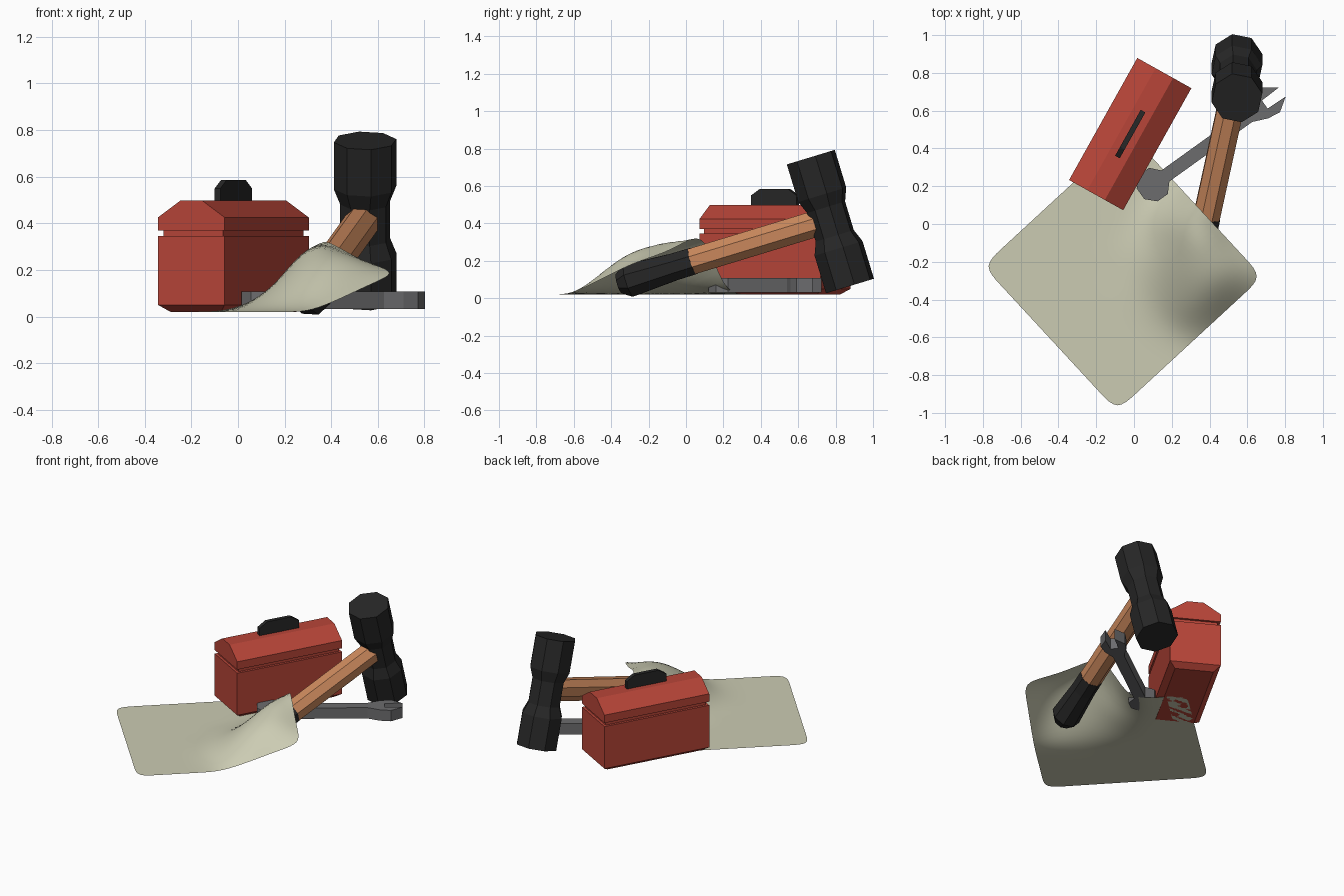
import bpy, bmesh
from math import cos, sin, pi, radians
from mathutils import Vector, Matrix

if "Cube" in bpy.data.objects:
    bpy.data.objects.remove(bpy.data.objects["Cube"])


def material(name, rgb):
    m = bpy.data.materials.new(name)
    m.diffuse_color = (*rgb, 1)
    m.use_nodes = True
    m.node_tree.nodes["Principled BSDF"].inputs["Base Color"].default_value = m.diffuse_color
    return m


RED = material("red_paint", (0.48, 0.06, 0.04))
BLACK = material("black", (0.02, 0.02, 0.02))
WOOD = material("wood", (0.6, 0.25, 0.11))
STEEL = material("steel", (0.15, 0.15, 0.155))
CLOTH = material("cloth", (0.6, 0.6, 0.45))


def make(name, verts, faces, mat, matrix=None, solid=True):
    me = bpy.data.meshes.new(name)
    me.from_pydata([tuple(v) for v in verts], [], faces)
    if matrix:
        me.transform(matrix)
    if solid:
        bm = bmesh.new()
        bm.from_mesh(me)
        bmesh.ops.recalc_face_normals(bm, faces=bm.faces)
        bm.to_mesh(me)
        bm.free()
    me.materials.append(mat)
    ob = bpy.data.objects.new(name, me)
    bpy.context.collection.objects.link(ob)
    return ob


def bridge(name, rings, mat, matrix=None):
    """Skin a stack of equal-sized rings and cap both ends."""
    n = len(rings[0])
    verts = [v for r in rings for v in r]
    faces = [(k * n + i, k * n + (i + 1) % n, (k + 1) * n + (i + 1) % n, (k + 1) * n + i)
             for k in range(len(rings) - 1) for i in range(n)]
    faces += [tuple(range(n)), tuple(range(len(verts) - n, len(verts)))]
    return make(name, verts, faces, mat, matrix)


def octagon_loft(name, origin, axis, ref, stations, mat):
    """Octagonal bar along axis; stations are (distance, half width across flats)."""
    side = axis.cross(ref)
    rings = []
    for dist, half in stations:
        r = half / cos(pi / 8)
        rings.append([origin + axis * dist + ref * (r * cos((i + .5) * pi / 4))
                      + side * (r * sin((i + .5) * pi / 4)) for i in range(8)])
    return bridge(name, rings, mat)


# toolbox: length along local x
box_frame = Matrix.Translation((-0.02, 0.476, 0)) @ Matrix.Rotation(radians(60.8), 4, 'Z')


def rect(hx, hy, z):
    return [(-hx, -hy, z), (hx, -hy, z), (hx, hy, z), (-hx, hy, z)]


L, W = 0.37, 0.164
bridge("toolbox_body", [rect(L - .04, W - .04, .02), rect(L, W, .05), rect(L, W, .345),
                        rect(L - .017, W - .017, .345), rect(L - .017, W - .017, .37)], RED, box_frame)
bridge("toolbox_lid", [rect(L, W, .37), rect(L, W, .425), rect(L, .053, .498)], RED, box_frame)

# toolbox handle
profile = [(-.139, .49), (.139, .49), (.139, .55), (.085, .585), (-.085, .585), (-.139, .55)]
bridge("toolbox_handle", [[(x, y, z) for x, z in profile] for y in (-.014, .014)], BLACK, box_frame)

# sledge hammer
head_axis = Vector((0, -.291, .957)).normalized()
shaft = Vector((.205, .937, .285)).normalized()
centre = Vector((.545, .772, .41))
octagon_loft("hammer_head", centre, head_axis, shaft,
             [(-.36, .126), (-.15, .126), (-.08, .1), (.08, .1), (.15, .126), (.36, .126)], BLACK)
grip_top = centre + Vector((0, 0, .012))
octagon_loft("hammer_shaft", grip_top, -shaft, head_axis, [(0, .07), (.8, .07)], WOOD)
octagon_loft("hammer_grip", grip_top, -shaft, head_axis,
             [(.785, .072), (.9, .073), (1.15, .088), (1.207, .052)], BLACK)

# wrench: outline in local plan, mirrored across its axis
wrench_frame = Matrix.Translation((.085, .196, 0)) @ Matrix.Rotation(radians(35.7), 4, 'Z')
half = [(-.062, .035), (-.012, .085), (.055, .085), (.1, .036), (.64, .036),
        (.72, .07), (.79, .08), (.863, .03), (.748, .026)]
outline = half + [(x, -y) for x, y in reversed(half)]
bridge("wrench", [[(x, y, z) for x, y in outline] for z in (.032, .108)], STEEL, wrench_frame)

# cloth draped over the hammer grip: heights on a 9 x 9 grid, flat elsewhere
rows = {4: [0, 0, 0, .015, .025, .015, 0],
        5: [0, 0, .03, .08, .12, .13, .035],
        6: [0, .01, .08, .19, .235, .205, .08],
        7: [0, .02, .225, .31, .275, .235, .125],
        8: [0, .02, .325, .29, .235, .2, .167]}
corner, a, b = Vector((-.8, -.222, .02)), Vector((.71, -.768, 0)), Vector((.77, .71, 0))
verts = []
for j in range(9):
    for i in range(9):
        h = rows[j][i - 2] if j in rows and i >= 2 else 0
        verts.append(corner + a * (i / 8) + b * (j / 8) + Vector((0, 0, h)))
faces = [(j * 9 + i, j * 9 + i + 1, j * 9 + i + 10, j * 9 + i + 9) for j in range(8) for i in range(8)]
cloth = make("cloth", verts, faces, CLOTH, solid=False)
cloth.modifiers.new("smooth", 'SUBSURF').levels = 2
cloth.modifiers["smooth"].render_levels = 2
cloth.data.polygons.foreach_set("use_smooth", [True] * len(faces))
